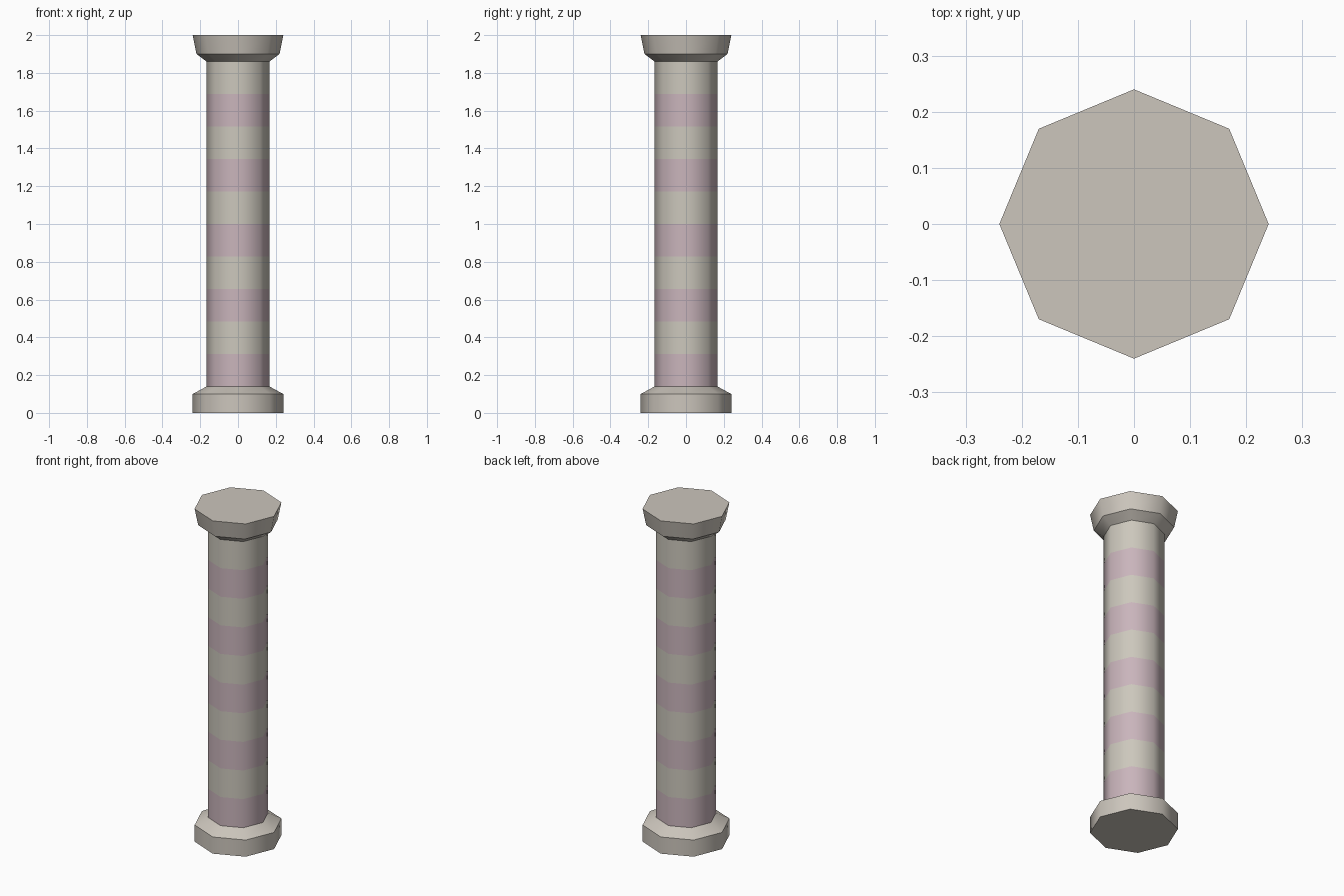
import bpy
import bmesh
from math import cos, sin, tau

SIDES = 8
SHAFT_R, RIM_R, LIP_R = 0.166, 0.24, 0.22
SHAFT_LOW, SHAFT_HIGH, BANDS = 0.14, 1.86, 10

cube = bpy.data.objects.get("Cube")
if cube:
    bpy.data.objects.remove(cube)


def make_material(name, srgb):
    colour = [((c + 0.055) / 1.055) ** 2.4 for c in srgb] + [1.0]
    mat = bpy.data.materials.new(name)
    mat.use_nodes = True
    mat.diffuse_color = colour
    bsdf = mat.node_tree.nodes["Principled BSDF"]
    bsdf.inputs["Base Color"].default_value = colour
    bsdf.inputs["Roughness"].default_value = 0.8
    return mat


stone = make_material("warm_stone", (0.80, 0.775, 0.738))
cream = make_material("cream_band", (0.80, 0.782, 0.738))
pink = make_material("pink_band", (0.79, 0.708, 0.735))


def lathe(name, profile, materials, sharp_rings=True):
    """Stack eight-sided rings of (radius, z), capped at both ends."""
    bm = bmesh.new()
    rings = [[bm.verts.new((r * cos(tau * i / SIDES), r * sin(tau * i / SIDES), z))
              for i in range(SIDES)] for r, z in profile]
    for level, (low, high) in enumerate(zip(rings, rings[1:])):
        for i in range(SIDES):
            j = (i + 1) % SIDES
            face = bm.faces.new((low[i], low[j], high[j], high[i]))
            face.smooth = True
            face.material_index = level % len(materials)
    bm.faces.new(rings[0][::-1])
    top = bm.faces.new(rings[-1])
    top.material_index = (len(rings) - 2) % len(materials)
    # Crisp horizontal edges, soft vertical ones
    for edge in bm.edges:
        level_edge = abs(edge.verts[0].co.z - edge.verts[1].co.z) < 1e-5
        if edge.is_boundary or (level_edge and sharp_rings):
            edge.smooth = False
    mesh = bpy.data.meshes.new(name)
    bm.to_mesh(mesh)
    bm.free()
    for mat in materials:
        mesh.materials.append(mat)
    obj = bpy.data.objects.new(name, mesh)
    bpy.context.collection.objects.link(obj)
    return obj


# Foot with a sloped shoulder
lathe("base", [(RIM_R, 0), (RIM_R, 0.10), (SHAFT_R, SHAFT_LOW)], [stone])

# Shaft of equal bands in alternating colours
step = (SHAFT_HIGH - SHAFT_LOW) / BANDS
lathe("shaft", [(SHAFT_R, SHAFT_LOW + step * k) for k in range(BANDS + 1)], [pink, cream])

# Flared head
lathe("capital", [(SHAFT_R, SHAFT_HIGH), (LIP_R, 1.90), (RIM_R, 2.0)], [stone])
